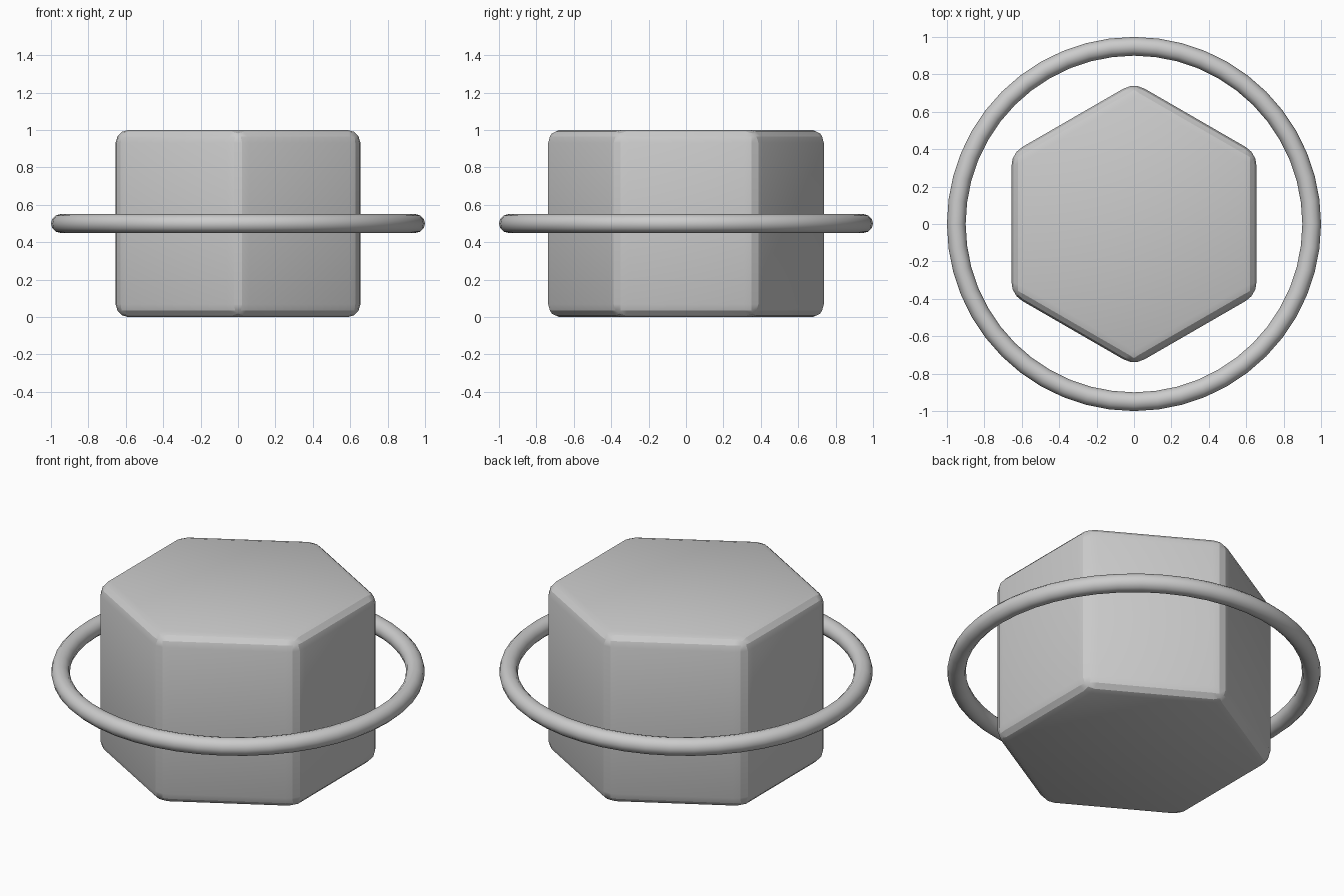
import bpy
import math

if "Cube" in bpy.data.objects:
    bpy.data.objects.remove(bpy.data.objects["Cube"])

# Hexagonal body with rounded edges, points facing front and back
bpy.ops.mesh.primitive_cylinder_add(vertices=6, radius=0.655 / math.cos(math.pi / 6),
                                    depth=0.99, location=(0, 0, 0.5))
body = bpy.context.object
body.name = "hexagonal_body"
bevel = body.modifiers.new("rounded_edges", 'BEVEL')
bevel.width = 0.068
bevel.segments = 3
bevel.limit_method = 'ANGLE'
bevel.angle_limit = math.radians(30)
bpy.ops.object.modifier_apply(modifier=bevel.name)
# Stretch the body to stand exactly on the ground
body.scale.z = 1.0 / 0.99
bpy.ops.object.transform_apply(location=False, rotation=False, scale=True)
bpy.ops.object.shade_smooth_by_angle(angle=math.radians(20))

# Thin ring floating around the middle
bpy.ops.mesh.primitive_torus_add(major_radius=0.95, minor_radius=0.05,
                                 major_segments=48, minor_segments=12,
                                 location=(0, 0, 0.5))
ring = bpy.context.object
ring.name = "outer_ring"
bpy.ops.object.shade_smooth_by_angle(angle=math.radians(40))
